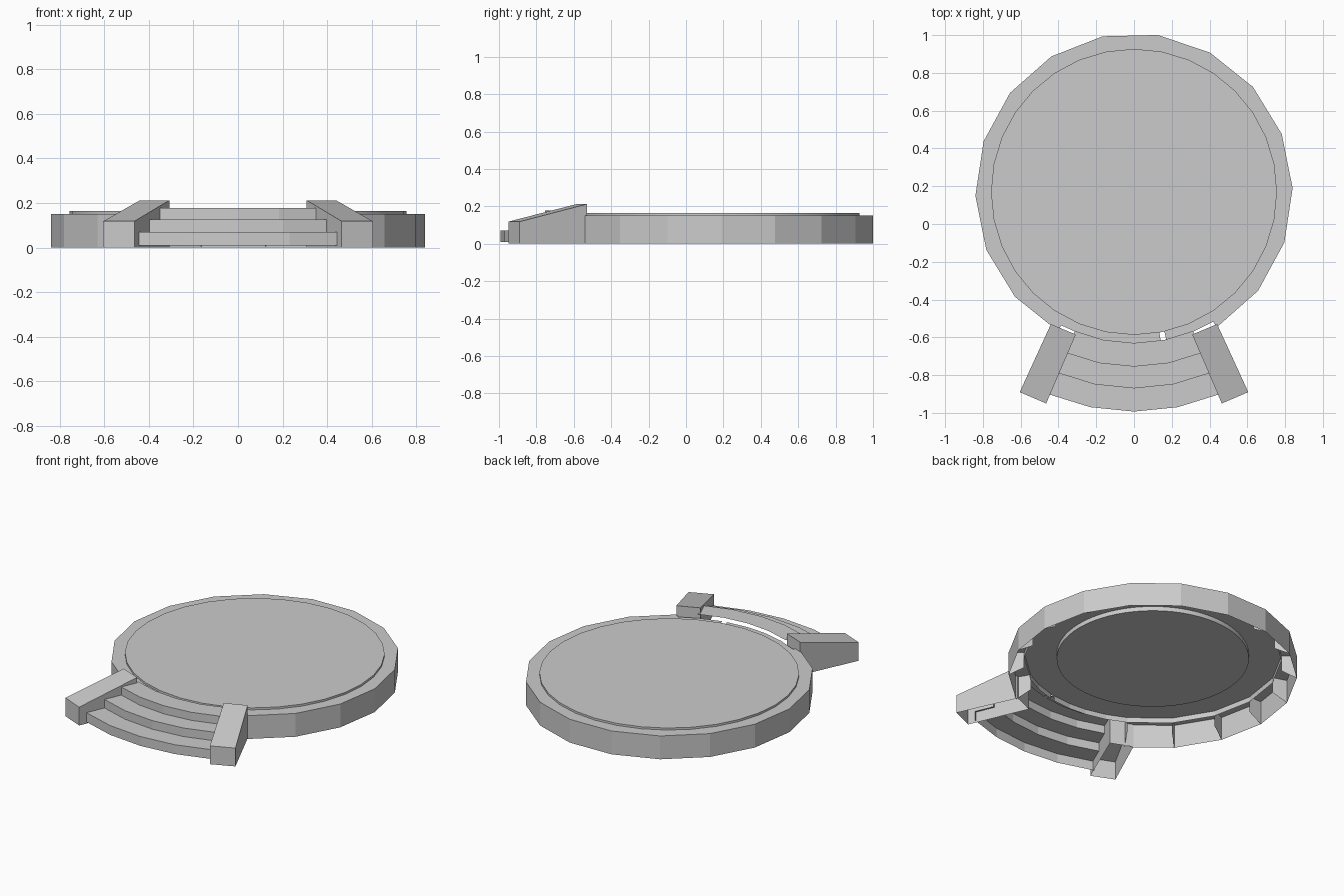
import bpy, bmesh
from math import sin, cos, radians

if "Cube" in bpy.data.objects:
    bpy.data.objects.remove(bpy.data.objects["Cube"])

grey = bpy.data.materials.new("stone_grey")
grey.use_nodes = True
colour = (0.6, 0.6, 0.6, 1)
grey.diffuse_color = colour
grey.node_tree.nodes["Principled BSDF"].inputs["Base Color"].default_value = colour

CENTRE_Y = 0.17
DECK_Z = 0.15


def polar(r, angle, z):
    a = radians(angle)
    return (r * cos(a), CENTRE_Y + r * sin(a), z)


def make_object(name, faces):
    """Build a mesh from polygons given as lists of points."""
    bm = bmesh.new()
    for points in faces:
        bm.faces.new([bm.verts.new(p) for p in points])
    bmesh.ops.remove_doubles(bm, verts=bm.verts, dist=0.0001)
    bmesh.ops.recalc_face_normals(bm, faces=bm.faces)
    mesh = bpy.data.meshes.new(name)
    bm.to_mesh(mesh)
    bm.free()
    mesh.materials.append(grey)
    obj = bpy.data.objects.new(name, mesh)
    bpy.context.scene.collection.objects.link(obj)
    return obj


def sweep(profile, angles):
    """Faces of an (r, z) profile swept through a list of angles."""
    return [[polar(r0, a, z0), polar(r1, a, z1), polar(r1, b, z1), polar(r0, b, z0)]
            for a, b in zip(angles, angles[1:])
            for (r0, z0), (r1, z1) in zip(profile, profile[1:])]


def disc(name, r, bottom, top, sides):
    bpy.ops.mesh.primitive_cylinder_add(vertices=sides, radius=r, depth=top - bottom,
                                        location=(0, CENTRE_Y, (top + bottom) / 2))
    obj = bpy.context.object
    obj.name = name
    obj.data.materials.append(grey)
    bpy.ops.object.shade_smooth_by_angle(angle=radians(30))


# Round floor with a shallow core below it
disc("floor_disc", 0.757, 0.148, 0.163, 32)
disc("floor_core", 0.56, 0.12, 0.16, 64)

# Outer rim: lip, deck and wall, open where the stairs meet it
SEG = 20
START = 301.4
rim_angles = [START + SEG * i for i in range(16)]
make_object("outer_rim", sweep([(0.75, 0.115), (0.75, DECK_Z), (0.84, DECK_Z), (0.84, 0)],
                               rim_angles))

# Narrow landing behind the stairs, with a slit at one joint
landing = [(0.75, 0.115), (0.75, DECK_Z), (0.805, DECK_Z)]
make_object("stair_landing", sweep(landing, [241.4, 251, 261.4, 270, 280.2])
            + sweep(landing, [282.3, 292, START]))

# Radial ribs under the rim
ribs = []
for a in rim_angles:
    ribs.append([polar(0.84, a, 0), polar(0.84, a, DECK_Z),
                 polar(0.75, a, DECK_Z), polar(0.75, a, 0.05)])
make_object("rim_ribs", ribs)

# Curved steps, each a riser and a tread
step_angles = [270 + 11.5 * i for i in range(-2, 3)]
steps = [("lower_step", 1.163, 1.04, 0.01, 0.07),
         ("middle_step", 1.04, 0.925, 0.07, 0.125),
         ("upper_step", 0.925, 0.80, 0.125, 0.177)]
for name, front, back, low, high in steps:
    make_object(name, sweep([(front, low), (front, high), (back, high)], step_angles))

# Sloped side walls of the stairs, open underneath
plan = [(0.605, -0.89), (0.465, -0.95), (0.308, -0.585), (0.44, -0.53)]
heights = [0.118, 0.118, 0.212, 0.212]
for name, side in (("left_stair_wall", 1), ("right_stair_wall", -1)):
    base = [(side * x, y, 0) for x, y in plan]
    top = [(x, y, z) for (x, y, _), z in zip(base, heights)]
    faces = [top]
    for i in range(4):
        j = (i + 1) % 4
        faces.append([base[i], base[j], top[j], top[i]])
    make_object(name, faces)
